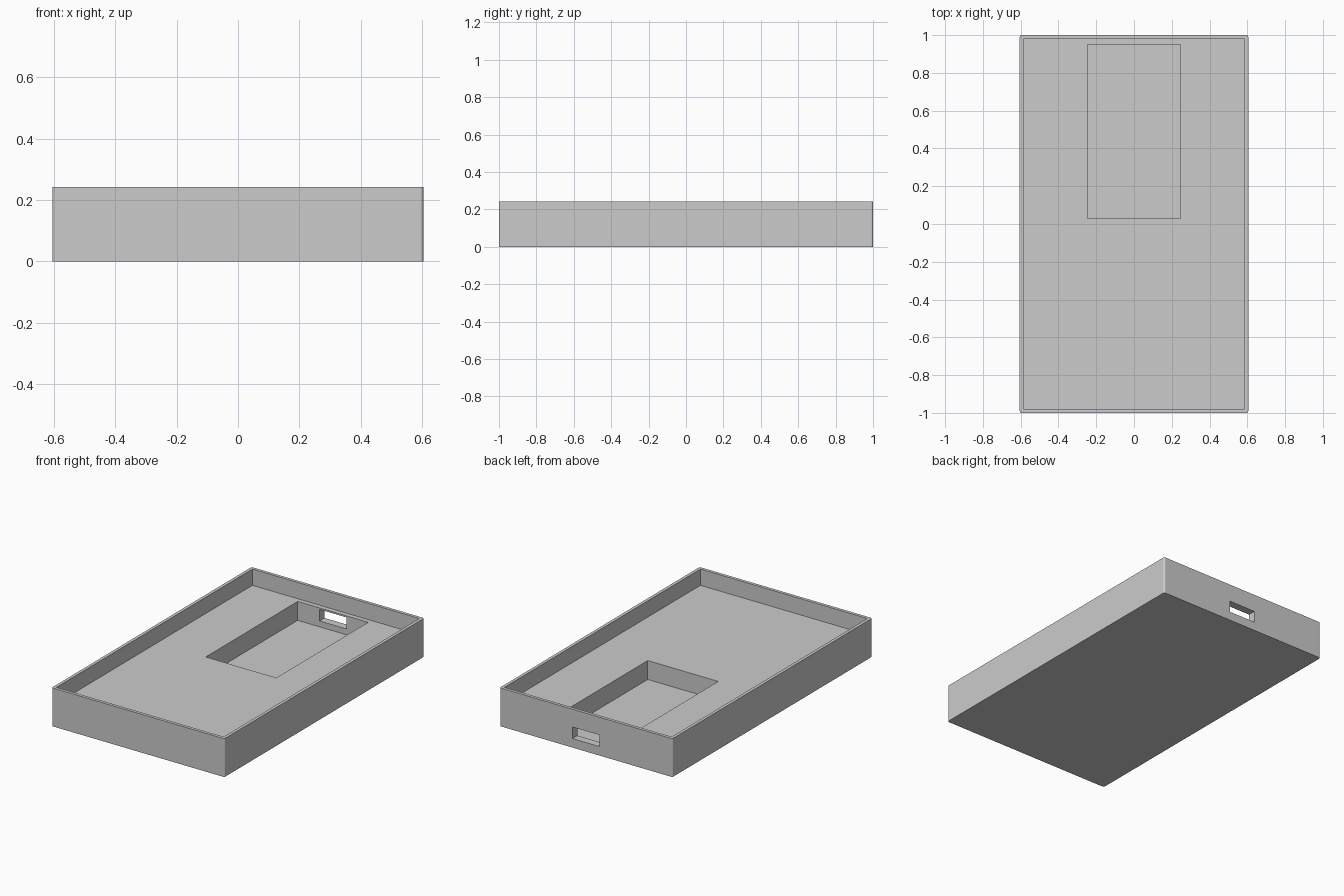
import bpy, bmesh

if "Cube" in bpy.data.objects:
    bpy.data.objects.remove(bpy.data.objects["Cube"])


def rounded_block(name, x0, x1, y0, y1, z0, z1, radius=0.0):
    """Box given by its limits, with optionally rounded vertical corners."""
    bm = bmesh.new()
    bmesh.ops.create_cube(bm, size=1)
    for v in bm.verts:
        v.co.x = x1 if v.co.x > 0 else x0
        v.co.y = y1 if v.co.y > 0 else y0
        v.co.z = z1 if v.co.z > 0 else z0
    if radius:
        upright = [e for e in bm.edges
                   if abs(e.verts[0].co.z - e.verts[1].co.z) > 1e-4]
        bmesh.ops.bevel(bm, geom=upright, offset=radius, offset_type='OFFSET',
                        segments=4, profile=0.5, affect='EDGES')
    mesh = bpy.data.meshes.new(name)
    bm.to_mesh(mesh)
    bm.free()
    obj = bpy.data.objects.new(name, mesh)
    bpy.context.collection.objects.link(obj)
    return obj


def cut(target, cutter):
    """Subtract the cutter from the target, then discard the cutter."""
    cutter.hide_render = True
    mod = target.modifiers.new("cut", 'BOOLEAN')
    mod.operation = 'DIFFERENCE'
    mod.solver = 'EXACT'
    mod.object = cutter
    bpy.context.view_layer.objects.active = target
    bpy.ops.object.modifier_apply(modifier=mod.name)
    bpy.data.objects.remove(cutter, do_unlink=True)


HALF_W, HALF_L, HEIGHT = 0.605, 1.0, 0.243
WALL, SHELF, FLOOR = 0.02, 0.14, 0.02

# Solid outer case
case = rounded_block("case_tray", -HALF_W, HALF_W, -HALF_L, HALF_L, 0, HEIGHT, 0.01)

# Wide shallow tray inside the thin rim
cut(case, rounded_block("tray_cutter", -HALF_W + WALL, HALF_W - WALL,
                        -HALF_L + WALL, HALF_L - WALL, SHELF, HEIGHT + 0.1))

# Deep rectangular pocket toward the back
cut(case, rounded_block("pocket_cutter", -0.247, 0.247, 0.03, 0.95, FLOOR, SHELF + 0.05))

# Port slot through the back wall into the pocket
cut(case, rounded_block("port_cutter", -0.094, 0.094, 0.9, 1.1, 0.057, 0.13))
